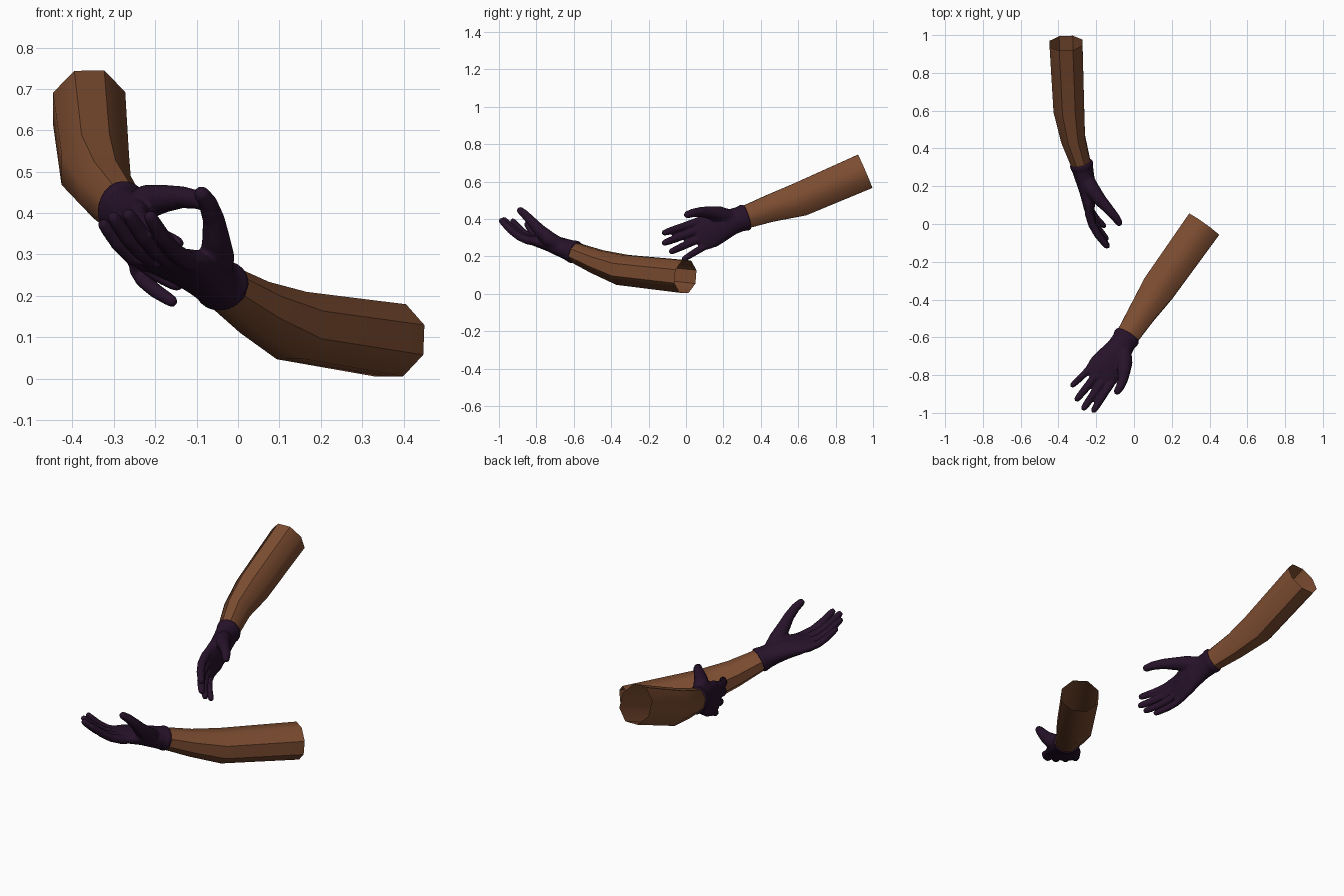
import bpy, bmesh, math
from mathutils import Vector as V

if "Cube" in bpy.data.objects:
    bpy.data.objects.remove(bpy.data.objects["Cube"])


def material(name, rgb):
    m = bpy.data.materials.new(name)
    m.diffuse_color = (*rgb, 1)
    m.use_nodes = True
    m.node_tree.nodes["Principled BSDF"].inputs["Base Color"].default_value = m.diffuse_color
    return m


skin = material("brown skin", (0.20, 0.072, 0.030))
fabric = material("dark purple fabric", (0.020, 0.006, 0.023))


def tube(bm, path, radii, side, n, caps):
    """Loft elliptical rings along a path; radii are (along side, across side)."""
    pts = [V(p) for p in path]
    rings = []
    for i, p in enumerate(pts):
        t = (pts[min(i + 1, len(pts) - 1)] - pts[max(i - 1, 0)]).normalized()
        s = (side - t * side.dot(t)).normalized()
        u = t.cross(s)
        a, b = radii[i]
        ring = []
        for k in range(n):
            w = 2 * math.pi * (k + 0.5) / n
            ring.append(bm.verts.new(p + s * a * math.cos(w) + u * b * math.sin(w)))
        rings.append(ring)
    for r, q in zip(rings, rings[1:]):
        for k in range(n):
            j = (k + 1) % n
            bm.faces.new((r[k], r[j], q[j], q[k]))
    if caps:
        bm.faces.new(rings[0])
        bm.faces.new(rings[-1])


def finish(bm, name, mat):
    bmesh.ops.recalc_face_normals(bm, faces=bm.faces)
    me = bpy.data.meshes.new(name)
    bm.to_mesh(me)
    bm.free()
    me.materials.append(mat)
    ob = bpy.data.objects.new(name, me)
    bpy.context.collection.objects.link(ob)
    return ob


# Hand in local space: x to the fingertips, y to the thumb, z out of the palm
PALM = [(-0.038, 0, 0), (-0.025, 0, 0), (0, 0, 0), (0.05, 0, 0), (0.11, -0.004, 0),
        (0.17, -0.008, -0.006), (0.22, -0.010, -0.014), (0.255, -0.008, -0.018)]
PALM_R = [(0.070, 0.060), (0.073, 0.063), (0.067, 0.057), (0.070, 0.052), (0.082, 0.046),
          (0.094, 0.038), (0.092, 0.029), (0.080, 0.020)]
# each finger: knuckle, tip, thickness
FINGERS = [((0.235, 0.056), (0.437, 0.056), 0.0215),
           ((0.245, 0.014), (0.455, 0.004), 0.0220),
           ((0.235, -0.032), (0.432, -0.052), 0.0210),
           ((0.210, -0.076), (0.378, -0.112), 0.0190)]
THUMB = [(0.05, 0.025, 0.010), (0.11, 0.062, 0.030), (0.165, 0.085, 0.060),
         (0.215, 0.102, 0.092), (0.265, 0.110, 0.118), (0.302, 0.110, 0.131), (0.314, 0.110, 0.136)]
THUMB_R = [0.040, 0.042, 0.034, 0.027, 0.023, 0.019, 0.010]


def glove(name, wrist, x, y, z):
    def put(p):
        return wrist + x * p[0] + y * p[1] + z * p[2]
    bm = bmesh.new()
    # cuff and palm
    tube(bm, [put(p) for p in PALM], PALM_R, y, 20, True)
    # four fingers, gently curled towards the palm
    for (kx, ky), (tx, ty), r in FINGERS:
        path, rad = [], []
        for f, h, s in [(-0.35, -0.010, 0.9), (0, -0.017, 1.1), (0.3, -0.015, 1.0), (0.6, 0.002, 0.95),
                        (0.85, 0.024, 0.85), (0.96, 0.034, 0.72), (1.0, 0.038, 0.4)]:
            path.append(put((kx + (tx - kx) * f, ky + (ty - ky) * f, h)))
            rad.append((r * s, r * s))
        tube(bm, path, rad, y, 12, True)
    # thumb
    tube(bm, [put(p) for p in THUMB], [(r, r) for r in THUMB_R], y, 12, True)
    ob = finish(bm, name, fabric)
    # fuse the parts into one skin
    m = ob.modifiers.new("fuse", 'REMESH')
    m.mode = 'VOXEL'
    m.voxel_size = 0.006
    m.use_smooth_shade = True
    s = ob.modifiers.new("soften", 'SMOOTH')
    s.factor = 0.5
    s.iterations = 2


ARM_R = [(0.100, 0.090), (0.094, 0.084), (0.075, 0.066), (0.060, 0.050), (0.056, 0.046)]


def forearm(name, path, y):
    # open eight-sided sleeve of skin from elbow to wrist
    bm = bmesh.new()
    tube(bm, path, [(a * 1.05, b * 1.05) for a, b in ARM_R], y, 8, False)
    ob = finish(bm, name, skin)
    bpy.ops.object.select_all(action='DESELECT')
    ob.select_set(True)
    bpy.context.view_layer.objects.active = ob
    bpy.ops.object.shade_smooth_by_angle(angle=math.radians(44))


# side: path from elbow to wrist, finger direction, thumb direction, palm sign
ARMS = {
    "right": ([(-0.36, 0.957, 0.655), (-0.345, 0.61, 0.505), (-0.322, 0.45, 0.457), (-0.272, 0.29, 0.40)],
              (0.22, -0.92, -0.30), (0.0, -0.30, 0.95), -1),
    "left": ([(0.37, -0.003, 0.092), (0.13, -0.34, 0.128), (0.04, -0.475, 0.172), (-0.052, -0.62, 0.232)],
             (-0.50, -0.81, 0.30), (0.86, -0.50, 0.0), 1),
}
for side, (path, x, y, sign) in ARMS.items():
    x = V(x).normalized()
    y = V(y)
    y = (y - x * y.dot(x)).normalized()
    z = x.cross(y) * sign
    wrist = V(path[-1])
    forearm(side + "_forearm", path + [wrist + x * 0.04], y)
    glove(side + "_glove", wrist, x, y, z)
